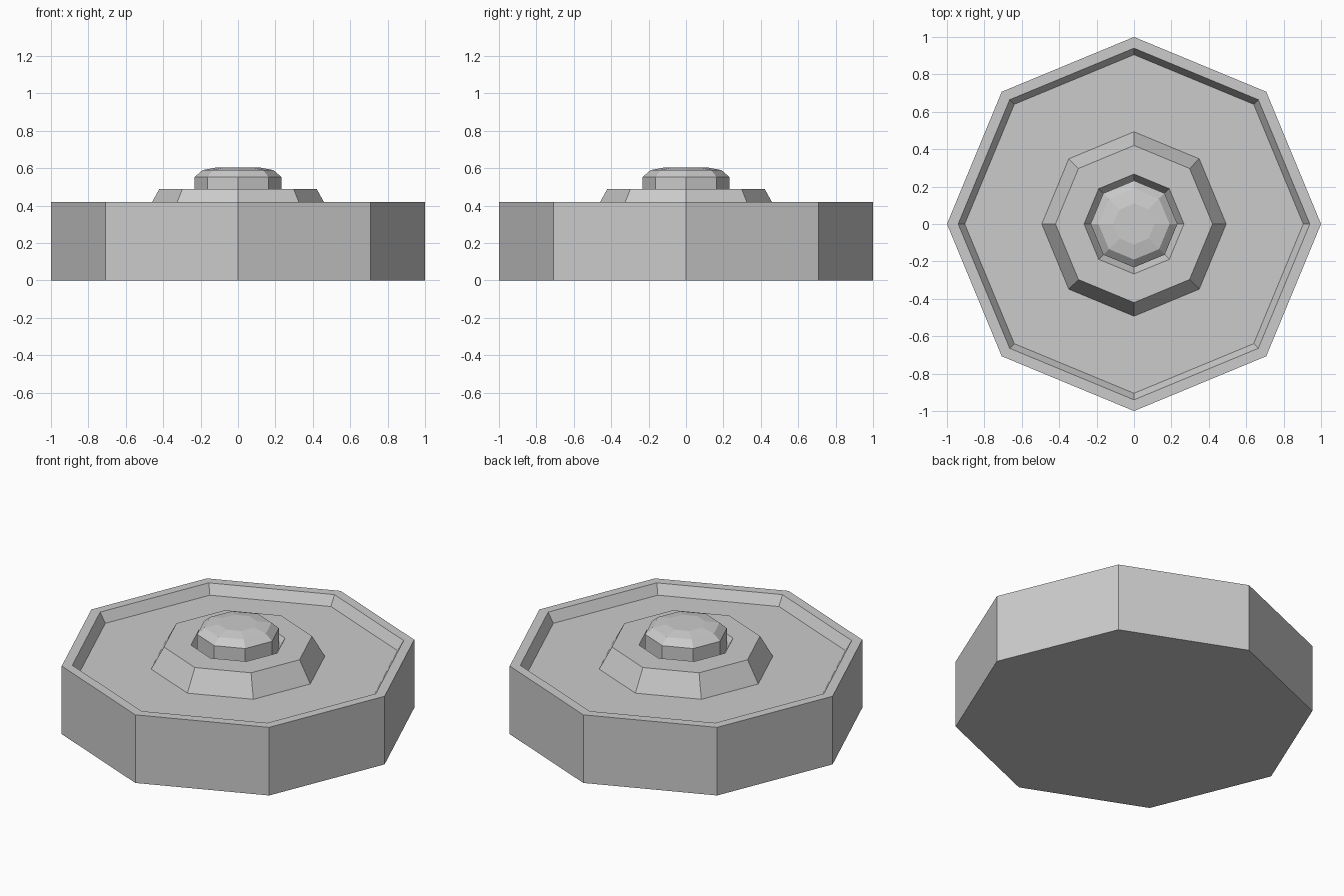
import bpy, bmesh
from math import cos, sin, pi

if "Cube" in bpy.data.objects:
    bpy.data.objects.remove(bpy.data.objects["Cube"])

SIDES = 8


def lathe(name, profile):
    """Turn (radius, z) points into a faceted eight-sided solid of revolution."""
    bm = bmesh.new()
    rings = []
    for r, z in profile:
        if r == 0:
            rings.append([bm.verts.new((0, 0, z))] * SIDES)
        else:
            rings.append([bm.verts.new((r * cos(2 * pi * i / SIDES),
                                        r * sin(2 * pi * i / SIDES), z))
                          for i in range(SIDES)])
    for a, b in zip(rings, rings[1:]):
        for i in range(SIDES):
            j = (i + 1) % SIDES
            corners = dict.fromkeys((a[i], a[j], b[j], b[i]))
            bm.faces.new(list(corners))
    mesh = bpy.data.meshes.new(name)
    bm.to_mesh(mesh)
    bm.free()
    obj = bpy.data.objects.new(name, mesh)
    bpy.context.collection.objects.link(obj)
    return obj


# Base: flat bottom, tall wall, narrow rim and recessed floor
lathe("base", [(0, 0), (1, 0), (1, 0.42), (0.94, 0.42),
               (0.905, 0.36), (0.493, 0.36)])

# Raised collar with sloped outside and a sunken seat for the button
lathe("raised_collar", [(0.493, 0.36), (0.42, 0.49), (0.267, 0.49),
                        (0.232, 0.43)])

# Domed push button
lathe("button", [(0.232, 0.43), (0.232, 0.553), (0.19, 0.59),
                 (0.11, 0.605), (0, 0.605)])
